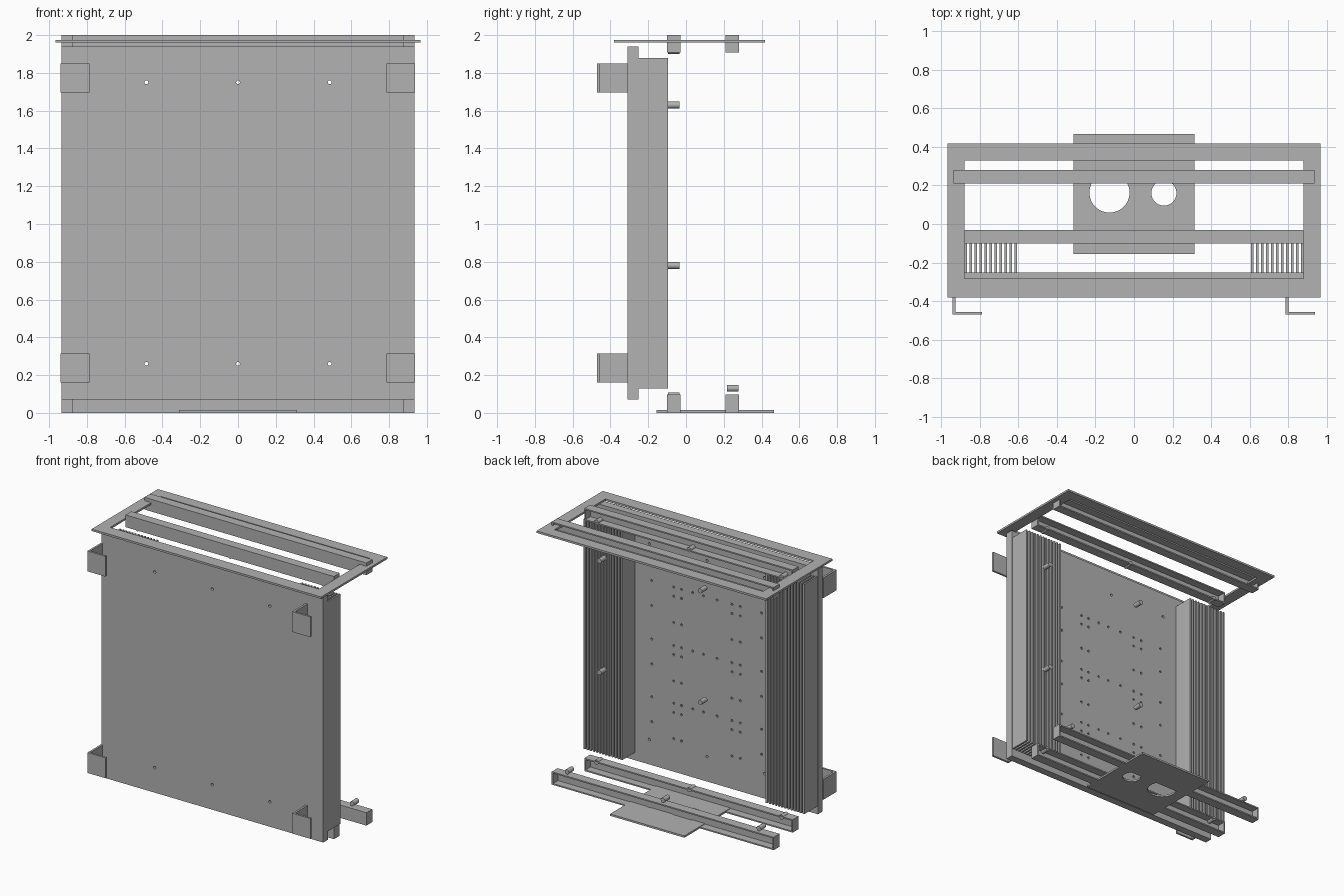
import bpy, bmesh, math
from mathutils import Matrix, Vector

old = bpy.data.objects.get("Cube")
if old:
    bpy.data.objects.remove(old, do_unlink=True)

GREY = (0.445, 0.445, 0.445, 1)
metal = bpy.data.materials.new("plain_grey")
metal.diffuse_color = GREY
metal.use_nodes = True
metal.node_tree.nodes["Principled BSDF"].inputs["Base Color"].default_value = GREY


def add_box(bm, x, y, z):
    """Box given as three (low, high) ranges."""
    size = Vector((x[1] - x[0], y[1] - y[0], z[1] - z[0]))
    mid = Vector((sum(x) / 2, sum(y) / 2, sum(z) / 2))
    bmesh.ops.create_cube(bm, size=1, matrix=Matrix.Translation(mid) @ Matrix.Diagonal(size).to_4x4())


def add_cyl(bm, centre, radius, depth, axis="Y", sides=20):
    turn = Matrix.Rotation(math.pi / 2, 4, "X") if axis == "Y" else Matrix.Identity(4)
    bmesh.ops.create_cone(bm, cap_ends=True, segments=sides, radius1=radius, radius2=radius,
                          depth=depth, matrix=Matrix.Translation(centre) @ turn)


def finish(bm, name):
    mesh = bpy.data.meshes.new(name)
    bm.to_mesh(mesh)
    bm.free()
    mesh.materials.append(metal)
    obj = bpy.data.objects.new(name, mesh)
    bpy.context.collection.objects.link(obj)
    return obj


def box(name, x, y, z):
    bm = bmesh.new()
    add_box(bm, x, y, z)
    return finish(bm, name)


def cut(obj, bm):
    """Subtract the shapes in bm from obj and bake the result."""
    cutter = finish(bm, "cutter")
    cutter.hide_render = True
    mod = obj.modifiers.new("cut", "BOOLEAN")
    mod.operation, mod.solver, mod.object = "DIFFERENCE", "EXACT", cutter
    bpy.context.view_layer.objects.active = obj
    bpy.ops.object.modifier_apply(modifier=mod.name)
    bpy.data.objects.remove(cutter, do_unlink=True)


# Main panel with through holes and a blind drilling pattern on its back
panel = box("main_panel", (-0.935, 0.935), (-0.31, -0.252), (0.07, 1.94))
holes = bmesh.new()
for x in (-0.485, 0, 0.485):
    for z in (0.26, 1.75):
        add_cyl(holes, (x, -0.28, z), 0.01, 0.2, sides=12)
full_row = (0.465, 0.28, 0.215, 0.12, 0.03, -0.085, -0.21, -0.28, -0.46)
pairs = (0.28, 0.215, -0.21, -0.28)
for top in (1.475, 1.03, 0.59):
    for drop, row in ((0, full_row), (0.07, pairs), (0.19, (0.465, -0.46)), (0.27, pairs)):
        for x in row:
            add_cyl(holes, (x, -0.252, top - drop), 0.009, 0.06, sides=8)
cut(panel, holes)

# Cooling fins on both sides
for side, label in ((1, "left"), (-1, "right")):
    bm = bmesh.new()
    for i in range(13):
        inner = 0.605 + i * 0.026
        add_box(bm, sorted((side * inner, side * (inner + 0.013))), (-0.252, -0.095), (0.13, 1.88))
    finish(bm, "cooling_fins_" + label)

# Angle brackets on the front, all facing the same way
for label, x in (("right", -0.94), ("left", 0.785)):
    for level, z in (("lower", 0.16), ("upper", 1.695)):
        bm = bmesh.new()
        add_box(bm, (x, x + 0.016), (-0.47, -0.31), (z, z + 0.155))
        add_box(bm, (x + 0.016, x + 0.153), (-0.47, -0.455), (z, z + 0.155))
        finish(bm, f"{level}_bracket_{label}")

# Rectangular top frame
frame = box("top_frame", (-0.967, 0.967), (-0.38, 0.417), (1.96, 1.975))
opening = bmesh.new()
add_box(opening, (-0.878, 0.878), (-0.283, 0.33), (1.9, 2.05))
cut(frame, opening)

# Trough rails, closed at the ends and open to the back
WALL = 0.01
for level, low, high in (("bottom", 0, 0.098), ("top", 1.907, 2)):
    for label, half, front in (("front", 0.878, -0.1), ("back", 0.935, 0.21)):
        rail = box(f"{level}_{label}_rail", (-half, half), (front, front + 0.07), (low, high))
        hollow = bmesh.new()
        add_box(hollow, (WALL - half, half - WALL), (front + WALL, front + 0.2), (low + WALL, high - WALL))
        cut(rail, hollow)

# Base plate with two round openings
plate = box("base_plate", (-0.313, 0.313), (-0.155, 0.467), (0, 0.014))
openings = bmesh.new()
add_cyl(openings, (-0.127, 0.163, 0), 0.104, 0.2, "Z", 48)
add_cyl(openings, (0.155, 0.16, 0), 0.065, 0.2, "Z", 40)
cut(plate, openings)

# Short standoff pegs
peg_rows = {
    "upper_peg": ((0.755, -0.095), -0.065, 1.63),
    "middle_peg": ((0.755, -0.095), -0.065, 0.78),
    "back_rail_peg": ((0.808, 0, -0.808), 0.248, 0.13),
    "front_rail_peg": ((0.78, 0, -0.78), -0.065, 0.09),
    "top_rail_peg": ((0.78, 0, -0.78), -0.065, 1.917),
}
for name, (xs, y, z) in peg_rows.items():
    for i, x in enumerate(xs):
        bm = bmesh.new()
        add_cyl(bm, (x, y, z), 0.018, 0.062)
        peg = finish(bm, f"{name}_{i + 1}")
        bpy.ops.object.select_all(action="DESELECT")
        peg.select_set(True)
        bpy.context.view_layer.objects.active = peg
        bpy.ops.object.shade_smooth_by_angle()
